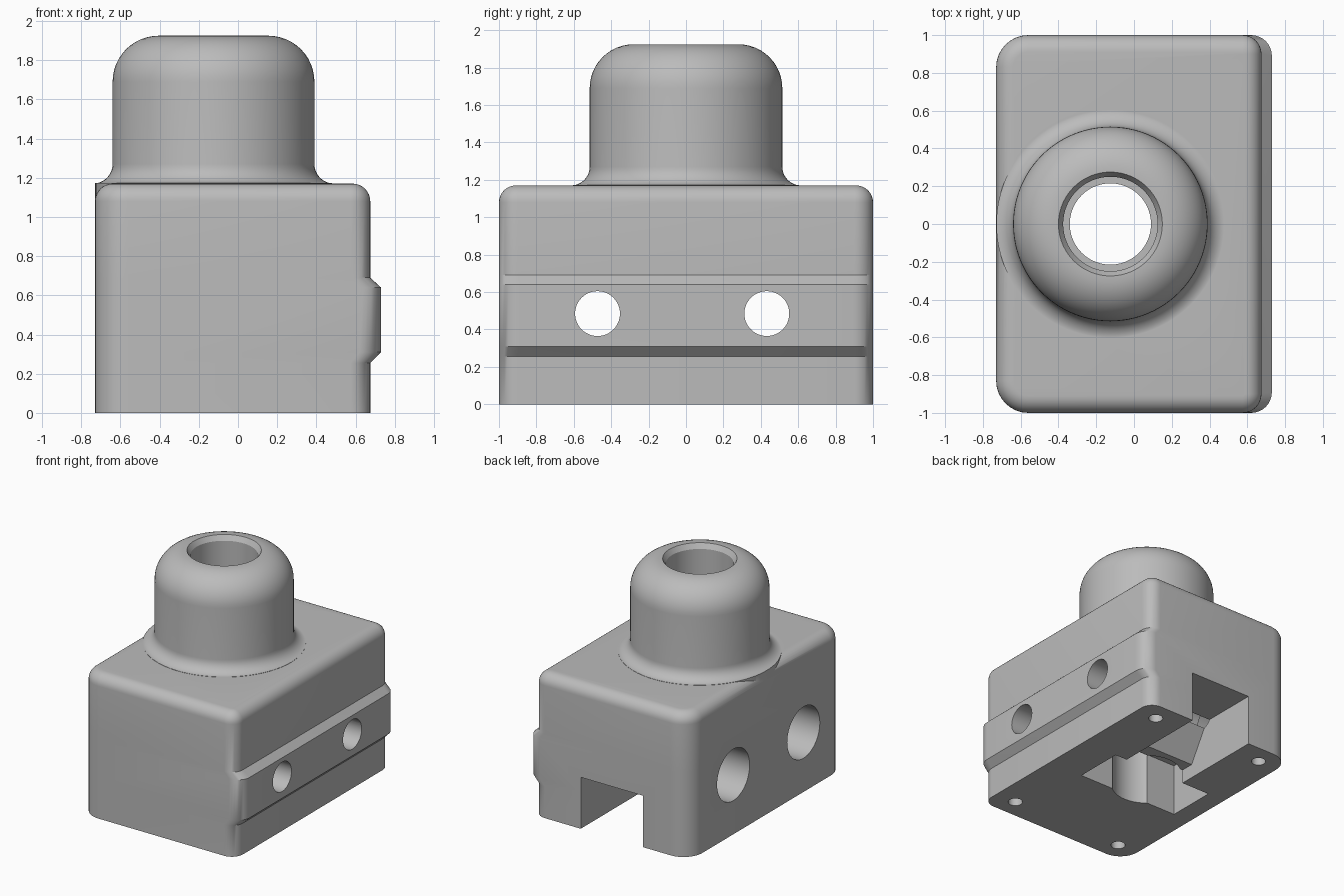
import bpy, bmesh, math
from math import sin, cos, pi, radians

cube = bpy.data.objects.get("Cube")
if cube:
    bpy.data.objects.remove(cube, do_unlink=True)

grey = bpy.data.materials.new("plain_grey")
grey.use_nodes = True
grey.diffuse_color = (0.5, 0.5, 0.5, 1)
grey.node_tree.nodes["Principled BSDF"].inputs["Base Color"].default_value = (0.5, 0.5, 0.5, 1)

AXIS_X = -0.125          # vertical bore axis
BACK_X, FACE_X, RAIL_X = -0.73, 0.675, 0.73


def loft(name, rings):
    """Closed solid through rings of equal vertex count."""
    bm = bmesh.new()
    rows = [[bm.verts.new(p) for p in ring] for ring in rings]
    n = len(rows[0])
    for a, b in zip(rows, rows[1:]):
        for i in range(n):
            j = (i + 1) % n
            bm.faces.new((a[i], a[j], b[j], b[i]))
    bm.faces.new(rows[0][::-1])
    bm.faces.new(rows[-1])
    bmesh.ops.recalc_face_normals(bm, faces=bm.faces)
    mesh = bpy.data.meshes.new(name)
    bm.to_mesh(mesh)
    bm.free()
    mesh.materials.append(grey)
    obj = bpy.data.objects.new(name, mesh)
    bpy.context.collection.objects.link(obj)
    return obj


def outline(z, x_right, r_right, inset=0.0, seg=8):
    """Rounded rectangle in plan, shrunk by inset."""
    x0, x1, y1 = BACK_X + inset, x_right - inset, 1 - inset
    rl, rr = 0.17 - inset, r_right - inset
    corners = [(x1 - rr, y1 - rr, rr, 0), (x0 + rl, y1 - rl, rl, 90),
               (x0 + rl, rl - y1, rl, 180), (x1 - rr, rr - y1, rr, 270)]
    return [(cx + r * cos(radians(start + 90 * k / seg)),
             cy + r * sin(radians(start + 90 * k / seg)), z)
            for cx, cy, r, start in corners for k in range(seg + 1)]


def lathe(name, profile, cx=AXIS_X, cy=0.0, n=96):
    """Solid of revolution about a vertical axis from (radius, z) pairs."""
    return loft(name, [[(cx + r * cos(2 * pi * i / n), cy + r * sin(2 * pi * i / n), z)
                        for i in range(n)] for r, z in profile])


def lathe_x(name, profile, cy, cz, n=48):
    """Solid of revolution about an axis along x from (radius, x) pairs."""
    return loft(name, [[(x, cy + r * cos(2 * pi * i / n), cz + r * sin(2 * pi * i / n))
                        for i in range(n)] for r, x in profile])


def prism_x(name, x0, x1, profile):
    """Extrude a (y, z) profile along x."""
    return loft(name, [[(x, y, z) for y, z in profile] for x in (x0, x1)])


def combine(target, tool, operation):
    mod = target.modifiers.new(operation.lower(), 'BOOLEAN')
    mod.operation, mod.solver, mod.object = operation, 'EXACT', tool
    bpy.ops.object.select_all(action='DESELECT')
    bpy.context.view_layer.objects.active = target
    target.select_set(True)
    bpy.ops.object.modifier_apply(modifier=mod.name)
    bpy.data.objects.remove(tool, do_unlink=True)


# Block with the side rail and rounded top edge
TOP, R = 1.17, 0.09
rings = [outline(0, FACE_X, 0.1), outline(0.255, FACE_X, 0.1),
         outline(0.31, RAIL_X, 0.11), outline(0.64, RAIL_X, 0.11),
         outline(0.69, FACE_X, 0.1)]
for k in range(9):
    a = pi / 2 * k / 8
    rings.append(outline(TOP - R + R * sin(a), FACE_X, 0.1, R * (1 - cos(a))))
housing = loft("housing", rings)

# Domed collar with a flared foot
profile = [(0.604, 0.95), (0.604, TOP + 0.002)]
for k in range(1, 9):
    a = pi / 2 * k / 8
    profile.append((0.615 - 0.1 * sin(a), 1.27 - 0.1 * cos(a)))
for k in range(13):
    a = pi / 2 * k / 12
    profile.append((0.28 + 0.235 * cos(a), 1.69 + 0.235 * sin(a)))
combine(housing, lathe("collar", profile), 'UNION')

# Stepped vertical bore with a chamfered mouth
cutters = [lathe("bore_cutter", [(0.265, -0.1), (0.265, 0.6), (0.215, 0.6), (0.215, 0.75),
                                 (0.25, 0.75), (0.25, 1.885), (0.275, 1.925), (0.275, 2.0)])]

# Pocket under the bore
cutters.append(prism_x("pocket_cutter", -0.57, 0.36,
                       [(-0.2, -0.1), (0.21, -0.1), (0.21, 0.43), (-0.2, 0.43)]))

# Rear channel with a sloping inner end
cutters.append(prism_x("channel_cutter", -0.31, 0.25,
                       [(1.1, -0.1), (1.1, 0.42), (0.5, 0.42), (0.32, 0.115),
                        (0.15, 0.115), (0.15, -0.1)]))

# Counterbored cross holes
for y in (-0.473, 0.432):
    cutters.append(lathe_x("cross_hole_cutter", [(0.21, -0.9), (0.21, -0.38),
                                                 (0.12, -0.38), (0.12, 0.9)], y, 0.485))

# Four screw holes in the base
for x in (-0.545, 0.487):
    for y in (-0.84, 0.84):
        cutters.append(lathe("screw_hole_cutter", [(0.055, -0.1), (0.055, 0.25)], x, y, 32))

for cutter in cutters:
    combine(housing, cutter, 'DIFFERENCE')

bpy.ops.object.select_all(action='DESELECT')
bpy.context.view_layer.objects.active = housing
housing.select_set(True)
bpy.ops.object.shade_smooth_by_angle(angle=radians(30))
